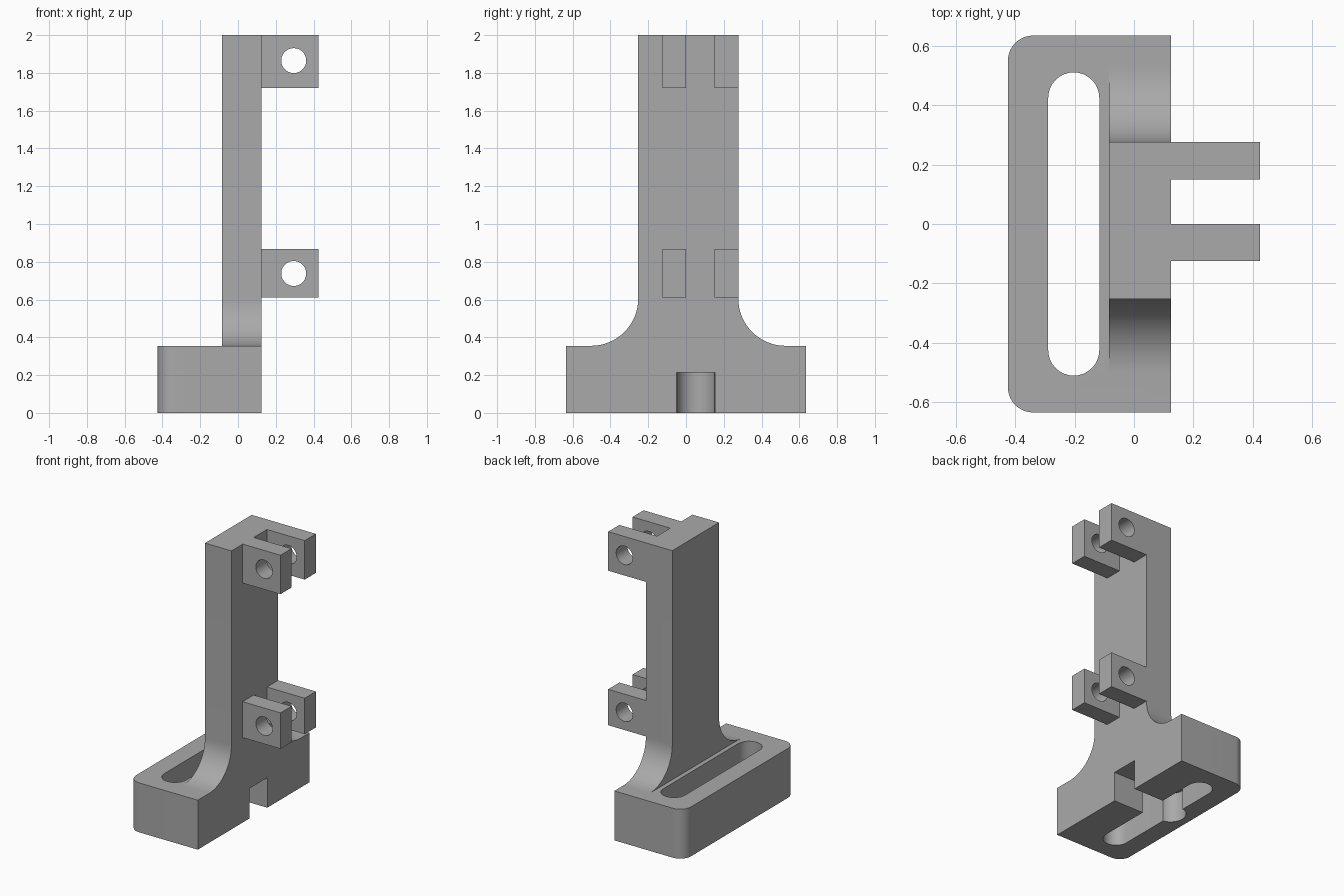
import bpy, bmesh
from math import pi, sin, cos
from mathutils import Vector

cube = bpy.data.objects.get("Cube")
if cube:
    bpy.data.objects.remove(cube, do_unlink=True)

grey = bpy.data.materials.new("plain grey")
grey.use_nodes = True
color = (0.4, 0.4, 0.4, 1)
grey.diffuse_color = color
grey.node_tree.nodes["Principled BSDF"].inputs["Base Color"].default_value = color


def arc(cx, cy, r, start, end, steps=16):
    """Points along an arc, angles in quarter turns."""
    angles = [(start + (end - start) * i / steps) * pi / 2 for i in range(steps + 1)]
    return [(cx + r * cos(a), cy + r * sin(a)) for a in angles]


def extrude(name, outline, axis, low, high):
    """Solid from a 2D outline, swept along the named axis."""
    place = {"x": lambda u, v: (low, u, v),
             "y": lambda u, v: (u, low, v),
             "z": lambda u, v: (u, v, low)}[axis]
    bm = bmesh.new()
    face = bm.faces.new([bm.verts.new(place(u, v)) for u, v in outline])
    swept = bmesh.ops.extrude_face_region(bm, geom=[face])["geom"]
    step = Vector([(high - low) * (axis == a) for a in "xyz"])
    bmesh.ops.translate(bm, vec=step, verts=[v for v in swept if isinstance(v, bmesh.types.BMVert)])
    bmesh.ops.recalc_face_normals(bm, faces=bm.faces)
    mesh = bpy.data.meshes.new(name)
    bm.to_mesh(mesh)
    bm.free()
    mesh.materials.append(grey)
    obj = bpy.data.objects.new(name, mesh)
    bpy.context.collection.objects.link(obj)
    return obj


def rect(u0, u1, v0, v1):
    return [(u0, v0), (u1, v0), (u1, v1), (u0, v1)]


def combine(target, other, operation):
    """Apply a boolean and discard the helper."""
    mod = target.modifiers.new(operation, "BOOLEAN")
    mod.operation, mod.solver, mod.object = operation, "EXACT", other
    bpy.context.view_layer.objects.active = target
    bpy.ops.object.modifier_apply(modifier=mod.name)
    bpy.data.objects.remove(other, do_unlink=True)


back, face_x, tip = -0.425, 0.125, 0.425
half, base_top = 0.635, 0.355
left_y, right_y = 0.277, -0.253
fillet, corner = 0.25, 0.085

# Upright plate with flared foot
outline = [(-half, 0), (half, 0), (half, base_top)]
outline += arc(left_y + fillet, base_top + fillet, fillet, 3, 2)
outline += [(left_y, 2), (right_y, 2)]
outline += arc(right_y - fillet, base_top + fillet, fillet, 0, -1)
outline += [(-half, base_top)]
bracket = extrude("bracket", outline, "x", -0.085, face_x)

# Base block with two rounded corners
outline = [(face_x, -half), (face_x, half)]
outline += arc(back + corner, half - corner, corner, 1, 2, 10)
outline += arc(back + corner, corner - half, corner, 2, 3, 10)
combine(bracket, extrude("base", outline, "z", 0, base_top), "UNION")

# Hinge lugs in two pairs
for z0, z1 in ((0.61, 0.868), (1.72, 2)):
    for y0, y1 in ((-0.125, 0), (0.15, left_y)):
        lug = extrude("lug", rect(0.05, tip, z0, z1), "y", y0, y1)
        combine(bracket, lug, "UNION")

# Pin holes through each pair
for z in (0.738, 1.865):
    pin = extrude("pin_cutter", arc(0.295, z, 0.066, 0, 4, 40)[:-1], "y", -0.5, 0.5)
    combine(bracket, pin, "DIFFERENCE")

# Long adjustment slot through the base
outline = arc(-0.203, 0.425, 0.086, 0, 2) + arc(-0.203, -0.425, 0.086, 2, 4)
combine(bracket, extrude("slot_cutter", outline, "z", -0.1, 0.5), "DIFFERENCE")

# Round-ended channel under the base
outline = [(0.3, -0.05), (0.3, 0.154)] + arc(-0.27, 0.052, 0.102, 1, 3)
combine(bracket, extrude("channel_cutter", outline, "z", -0.1, 0.215), "DIFFERENCE")

# Smooth the curved walls, keep the edges sharp
bpy.ops.object.select_all(action="DESELECT")
bracket.select_set(True)
bpy.context.view_layer.objects.active = bracket
bpy.ops.object.shade_smooth_by_angle(angle=pi / 6)
